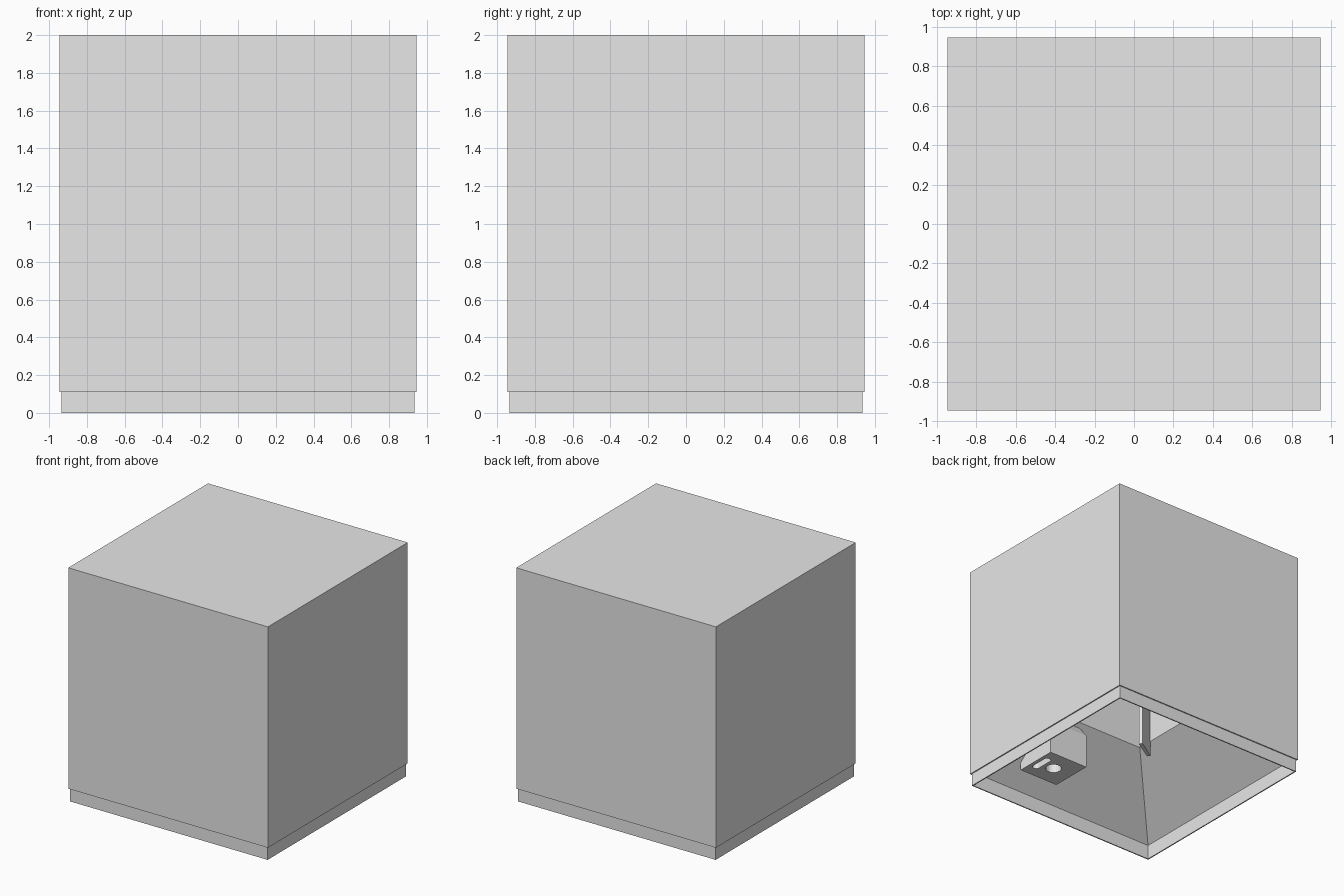
import bpy
import bmesh
from math import radians
from mathutils import Matrix, Vector

cube = bpy.data.objects.get("Cube")
if cube:
    bpy.data.objects.remove(cube, do_unlink=True)

grey = bpy.data.materials.new("light grey")
grey.use_nodes = True
colour = (0.8, 0.8, 0.8, 1)
grey.diffuse_color = colour
grey.node_tree.nodes["Principled BSDF"].inputs["Base Color"].default_value = colour


def finish(name, bm):
    bmesh.ops.recalc_face_normals(bm, faces=bm.faces)
    mesh = bpy.data.meshes.new(name)
    bm.to_mesh(mesh)
    bm.free()
    mesh.materials.append(grey)
    obj = bpy.data.objects.new(name, mesh)
    bpy.context.collection.objects.link(obj)
    return obj


def square_stack(name, profile, centre=(0, 0)):
    """Join square rings of (half width, height) and close both ends."""
    bm = bmesh.new()
    rings = []
    for half, z in profile:
        rings.append([bm.verts.new((centre[0] + sx * half, centre[1] + sy * half, z))
                      for sx, sy in ((-1, -1), (1, -1), (1, 1), (-1, 1))])
    for low, high in zip(rings, rings[1:]):
        for i in range(4):
            j = (i + 1) % 4
            bm.faces.new((low[i], low[j], high[j], high[i]))
    bm.faces.new(rings[0])
    bm.faces.new(rings[-1])
    return finish(name, bm)


# Outer cube, recessed skirt, sloping underside and square shaft in one shell
THROAT, THROAT_Z, SHAFT_TOP = 0.38, 0.6, 1.95
square_stack("hollow_cube_body", [
    (0.945, 2.0), (0.945, 0.11), (0.935, 0.11), (0.935, 0),
    (0.925, 0), (0.925, 0.125), (THROAT, THROAT_Z), (THROAT, SHAFT_TOP)])

# Block hanging from the sloping underside, with a tapered top
bx, by, bz = 0.378, -0.567, 0.205
block = square_stack("hanging_block", [(0.189, bz), (0.189, 0.5), (0.126, 0.62)], (bx, by))


def cutter(name, x, y, radius, stretch):
    """Round hole, or a long slot when its two ends are pulled apart along y."""
    bm = bmesh.new()
    bmesh.ops.create_cone(bm, cap_ends=True, segments=24, radius1=radius,
                          radius2=radius, depth=0.3)
    for v in bm.verts:
        v.co.y += stretch if v.co.y > 0 else -stretch
        v.co += Vector((x, y, bz))
    obj = finish(name, bm)
    obj.hide_render = True
    obj.hide_set(True)
    mod = block.modifiers.new(name, "BOOLEAN")
    mod.operation = "DIFFERENCE"
    mod.object = obj


# Round hole and slot in the underside of the block
cutter("round_hole_cutter", bx, by, 0.065, 0)
cutter("slot_cutter", bx + 0.126, by, 0.03, 0.07)

# Thin upright plate set at an angle inside the shaft
post_bottom = 0.47
bm = bmesh.new()
bmesh.ops.create_cube(bm, size=1, matrix=(
    Matrix.Translation((-0.29, -0.21, (post_bottom + SHAFT_TOP) / 2))
    @ Matrix.Rotation(radians(32), 4, "Z")
    @ Matrix.Diagonal((0.21, 0.03, SHAFT_TOP - post_bottom, 1))))
finish("shaft_plate", bm)
